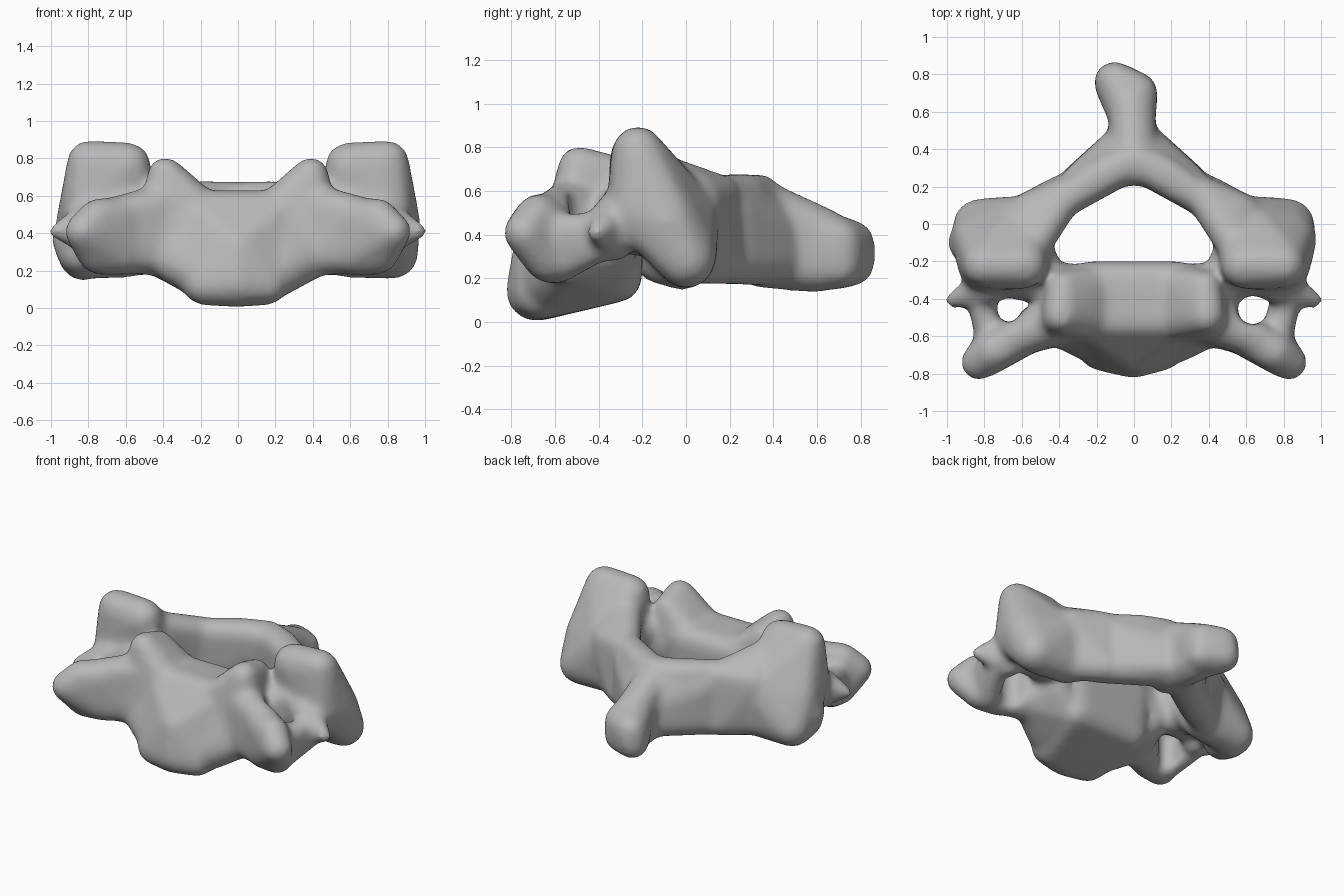
import bpy, bmesh
from mathutils import Vector

if "Cube" in bpy.data.objects:
    bpy.data.objects.remove(bpy.data.objects["Cube"], do_unlink=True)

bone = bpy.data.materials.new("bone_grey")
bone.use_nodes = True
colour = (0.48, 0.48, 0.48, 1)
bone.diffuse_color = colour
bone.node_tree.nodes["Principled BSDF"].inputs["Base Color"].default_value = colour

ball = bmesh.new()
bmesh.ops.create_icosphere(ball, subdivisions=2, radius=1)
ball_points = [v.co.copy() for v in ball.verts]
ball.free()
parts = []


def lobe(name, balls, side=1):
    """Skin stretched round a few balls given as x, y, z, radius."""
    bm = bmesh.new()
    for x, y, z, r in balls:
        for p in ball_points:
            bm.verts.new(p * r + Vector((x * side, y, z)))
    hull = bmesh.ops.convex_hull(bm, input=bm.verts[:])
    spare = {g for g in hull["geom_interior"] + hull["geom_unused"] if isinstance(g, bmesh.types.BMVert)}
    bmesh.ops.delete(bm, geom=list(spare), context="VERTS")
    bmesh.ops.recalc_face_normals(bm, faces=bm.faces[:])
    mesh = bpy.data.meshes.new(name)
    bm.to_mesh(mesh)
    bm.free()
    obj = bpy.data.objects.new(name, mesh)
    bpy.context.collection.objects.link(obj)
    parts.append(obj)


# Body, with a drooping front lip
lobe("body_core", [(0, -.69, .14, .14), (-.18, -.67, .13, .12), (.15, -.67, .13, .12),
                   (-.22, -.31, .2, .11), (.22, -.31, .2, .11), (0, -.68, .32, .12),
                   (-.25, -.52, .53, .1), (.25, -.52, .53, .1), (-.25, -.3, .52, .1), (.25, -.3, .52, .1)])

# Arch roof and backward spine
lobe("arch_keystone", [(0, .29, .58, .09), (0, .31, .26, .1), (0, .4, .47, .12), (0, .45, .28, .13)])
lobe("spine", [(0, .34, .54, .12), (0, .36, .27, .12), (-.01, .62, .4, .13), (-.01, .6, .26, .13)])
lobe("spine_tip", [(-.01, .58, .4, .13), (-.01, .6, .26, .12), (-.1, .76, .36, .11),
                   (-.11, .76, .27, .11), (.02, .7, .37, .11), (.02, .7, .26, .11)])

# Paired parts
for side, label in ((1, "left"), (-1, "right")):
    lobe(label + "_raised_rim", [(.39, -.49, .71, .1), (.38, -.34, .68, .09), (.43, -.53, .36, .13),
                                 (.41, -.3, .4, .1), (.22, -.5, .52, .13), (.2, -.32, .53, .1)], side)
    lobe(label + "_body_flank", [(.42, -.51, .31, .14), (.38, -.33, .33, .11), (.22, -.61, .2, .14),
                                 (.25, -.35, .22, .11), (.25, -.53, .5, .1), (.28, -.55, .22, .12)], side)
    lobe(label + "_front_bar", [(.4, -.51, .54, .13), (.42, -.52, .31, .14), (.66, -.62, .5, .1),
                                (.64, -.6, .29, .11)], side)
    lobe(label + "_front_tip", [(.62, -.61, .49, .11), (.62, -.6, .29, .12), (.75, -.68, .48, .11),
                                (.83, -.74, .41, .1), (.76, -.64, .28, .1)], side)
    lobe(label + "_side_bar", [(.75, -.66, .4, .09), (.73, -.59, .27, .1), (.82, -.42, .44, .07),
                               (.82, -.4, .34, .07)], side)
    lobe(label + "_rear_tip", [(.76, -.34, .5, .09), (.78, -.33, .35, .08), (.88, -.37, .45, .07),
                               (.97, -.41, .41, .045)], side)
    lobe(label + "_rear_web", [(.46, -.33, .5, .1), (.5, -.3, .42, .09), (.82, -.31, .5, .08),
                               (.82, -.29, .4, .08), (.66, -.27, .56, .1)], side)
    lobe(label + "_pedicle", [(.42, -.38, .5, .1), (.44, -.36, .42, .1), (.54, -.18, .54, .13),
                              (.6, -.16, .4, .11)], side)
    lobe(label + "_joint_pillar", [(.59, -.22, .76, .13), (.8, -.22, .78, .12), (.56, -.2, .5, .12),
                                   (.82, -.24, .5, .12), (.57, .01, .29, .13), (.83, 0, .29, .14),
                                   (.84, -.08, .46, .14), (.6, .03, .5, .12)], side)
    lobe(label + "_inner_lamina", [(.53, -.1, .67, .1), (.55, .04, .28, .11), (.37, .15, .58, .1),
                                   (.38, .17, .27, .1), (.56, .04, .55, .13)], side)
    lobe(label + "_outer_lamina", [(.4, .11, .59, .09), (.4, .13, .27, .1), (.18, .27, .59, .09),
                                   (.2, .29, .27, .1), (0, .34, .58, .1), (0, .42, .28, .12)], side)
    lobe(label + "_spine_fillet", [(.3, .21, .52, .1), (.3, .22, .28, .1), (.08, .33, .54, .1),
                                   (.08, .42, .28, .1), (.09, .4, .42, .1)], side)

# The right pillar swells a little further outward
lobe("pillar_swelling", [(-.84, -.12, .3, .13), (-.88, -.1, .37, .12), (-.83, -.02, .26, .12)])

# Join the lobes into one skin
bpy.ops.object.select_all(action="DESELECT")
for obj in parts:
    obj.select_set(True)
vertebra = parts[0]
bpy.context.view_layer.objects.active = vertebra
bpy.ops.object.join()
vertebra.name = vertebra.data.name = "neck_vertebra"


def finish(kind, **settings):
    mod = vertebra.modifiers.new(kind.lower(), kind)
    for key, value in settings.items():
        setattr(mod, key, value)
    bpy.ops.object.modifier_apply(modifier=mod.name)


finish("REMESH", mode="VOXEL", voxel_size=0.018)

# Vertical channels through the side wings
for x, r in ((.635, .08), (-.67, .065)):
    bpy.ops.mesh.primitive_cylinder_add(vertices=32, radius=r, depth=2, location=(x, -.46, .4))
    cutter = bpy.context.object
    cutter.hide_render = True
    bpy.context.view_layer.objects.active = vertebra
    finish("BOOLEAN", operation="DIFFERENCE", object=cutter, solver="EXACT")
    bpy.data.objects.remove(cutter, do_unlink=True)

finish("REMESH", mode="VOXEL", voxel_size=0.018)
finish("SMOOTH", factor=0.5, iterations=20)

vertebra.data.materials.clear()
vertebra.data.materials.append(bone)
bpy.ops.object.select_all(action="DESELECT")
vertebra.select_set(True)
bpy.ops.object.shade_smooth()
